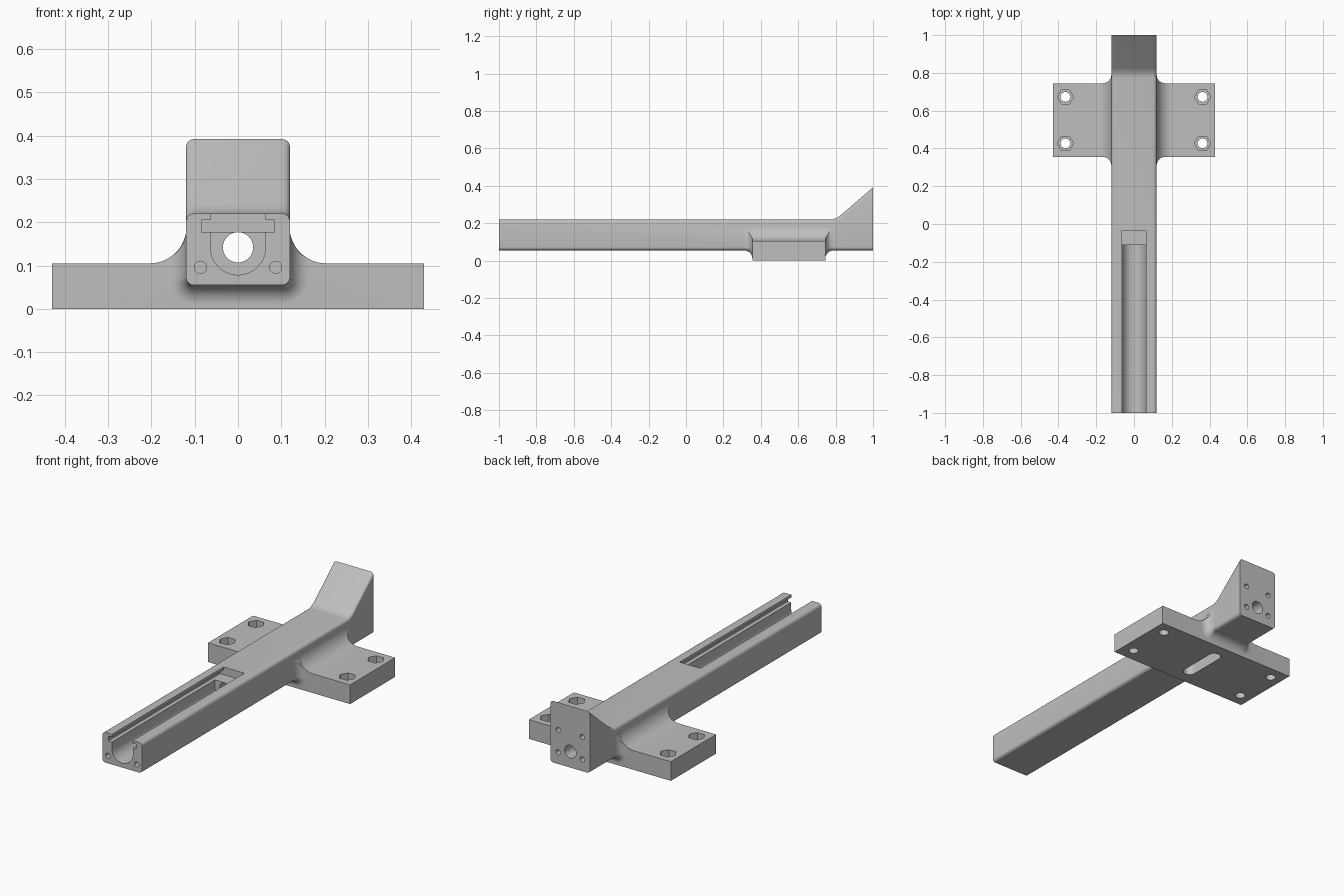
import bpy, bmesh, math
from mathutils import Vector

if "Cube" in bpy.data.objects:
    bpy.data.objects.remove(bpy.data.objects["Cube"])

grey = bpy.data.materials.new("matte grey")
grey.diffuse_color = (0.52, 0.52, 0.52, 1)
grey.use_nodes = True
grey.node_tree.nodes["Principled BSDF"].inputs["Base Color"].default_value = grey.diffuse_color


def loft(name, rings):
    """Closed solid through rings of equal point count."""
    bm = bmesh.new()
    vs = [[bm.verts.new(p) for p in r] for r in rings]
    n = len(vs[0])
    for a, b in zip(vs, vs[1:]):
        for i in range(n):
            j = (i + 1) % n
            bm.faces.new((a[i], a[j], b[j], b[i]))
    bm.faces.new(vs[0][::-1])
    bm.faces.new(vs[-1])
    bmesh.ops.recalc_face_normals(bm, faces=bm.faces)
    me = bpy.data.meshes.new(name)
    bm.to_mesh(me)
    bm.free()
    ob = bpy.data.objects.new(name, me)
    bpy.context.collection.objects.link(ob)
    me.materials.append(grey)
    return ob


def along_y(name, prof, y0, y1):
    return loft(name, [[(x, y, z) for x, z in prof] for y in (y0, y1)])


def along_z(name, prof, z0, z1):
    return loft(name, [[(x, y, z) for x, y in prof] for z in (z0, z1)])


def arc(cx, cy, r, a0, a1, n):
    return [(cx + r * math.cos(math.radians(a0 + (a1 - a0) * i / n)),
             cy + r * math.sin(math.radians(a0 + (a1 - a0) * i / n))) for i in range(n + 1)]


def circle(cx, cy, r, n=32):
    return arc(cx, cy, r, 0, 360, n)[:-1]


def mirrored(half):
    """Complete a right-hand half profile (bottom to top)."""
    return half + [(-x, z) for x, z in reversed(half)]


def combine(target, tool, op):
    m = target.modifiers.new("combine", 'BOOLEAN')
    m.operation, m.solver, m.object = op, 'EXACT', tool
    bpy.context.view_layer.objects.active = target
    bpy.ops.object.modifier_apply(modifier=m.name)
    bpy.data.objects.remove(tool, do_unlink=True)


W, Z0, Z1, R = 0.12, 0.055, 0.22, 0.018   # beam half width, bottom, top, corner radius
Y0, Y1, F = 0.355, 0.745, 0.045           # plate ends, end fillet radius

# Beam with the raised wedge at its back end
def beam_ring(y, top):
    half = arc(W - R, Z0 + R, R, -90, 0, 6) + arc(W - R, top - R, R, 0, 90, 6)
    return [(x, y, z) for x, z in mirrored(half)]

slope = (0.392 - Z1) / (1 - 0.803)
stations = [(-1, Z1)]
for i in range(7):
    t = i / 6
    stations.append((0.773 + 0.055 * t, Z1 + slope * 0.0275 * t * t))
stations.append((1, 0.392))
body = loft("rail_bracket", [beam_ring(y, top) for y, top in stations])

# Mounting plate with concave fillets up to the beam sides
web = [(0.43, 0), (0.43, 0.105)] + arc(0.204, 0.19, 0.085, 270, 180, 16) + [(0.1, 0.19)]
combine(body, along_y("plate", mirrored(web), Y0, Y1), 'UNION')

# Flared fillets where the plate ends run into the beam
def flare_ring(y, t):
    r = 0.0858
    x = W + t
    a = 180 + math.degrees(math.acos((0.204 - x) / r))
    half = (arc(x - R - t, Z0 + R, R + t, -90, 0, 8)
            + arc(0.204, 0.19, r, a, 180, 12) + [(0.1, 0.19)])
    return [(px, y, z) for px, z in mirrored(half)]

for face, sign in ((Y0, -1), (Y1, 1)):
    rings = [flare_ring(face - sign * 0.01, F)]
    for i in range(10):
        d = F * (1 - math.cos(math.radians(8.2 * i)))
        t = F * (1 - math.sin(math.radians(8.2 * i)))
        rings.append(flare_ring(face + sign * (F - F * math.cos(math.radians(8.2 * i))), t)
                     if i else flare_ring(face, F))
    rings.append(flare_ring(face + sign * F * 0.93, 0.0003))
    combine(body, loft("flare", rings), 'UNION')

# Bore, rounded channel and T slot
cutters = [
    along_y("bore", circle(0, 0.142, 0.035, 48), -0.3, 1.1),
    along_y("channel", [(0.063, 0.19), (-0.063, 0.19)] + arc(0, 0.142, 0.0635, 180, 360, 32), -1.1, -0.11),
    along_y("t_slot", mirrored([(0.084, 0.178), (0.084, 0.205), (0.063, 0.205), (0.063, 0.3)]), -1.1, -0.035),
    # Oblong opening under the plate
    along_z("oblong", arc(0, 0.65, 0.033, 0, 180, 16) + arc(0, 0.45, 0.033, 180, 360, 16), -0.1, 0.13),
]
for s in (-1, 1):
    # Screw holes in the front and back end faces
    cutters.append(along_y("front_hole", circle(s * 0.087, 0.096, 0.014, 24), -1.1, -0.88))
    for z in (0.119, 0.242):
        cutters.append(along_y("back_hole", circle(s * 0.073, z, 0.014, 24), 0.9, 1.1))
    # Bolt holes with hexagonal nut pockets in the plate
    for y in (0.427, 0.673):
        cutters.append(along_z("bolt_hole", circle(s * 0.363, y, 0.026), -0.1, 0.2))
        cutters.append(along_z("nut_pocket", circle(s * 0.363, y, 0.043, 6), 0.055, 0.2))
for c in cutters:
    combine(body, c, 'DIFFERENCE')

# Smooth fillets, sharp edges
bpy.ops.object.select_all(action='DESELECT')
body.select_set(True)
bpy.context.view_layer.objects.active = body
bpy.ops.object.shade_smooth_by_angle(angle=math.radians(28))
